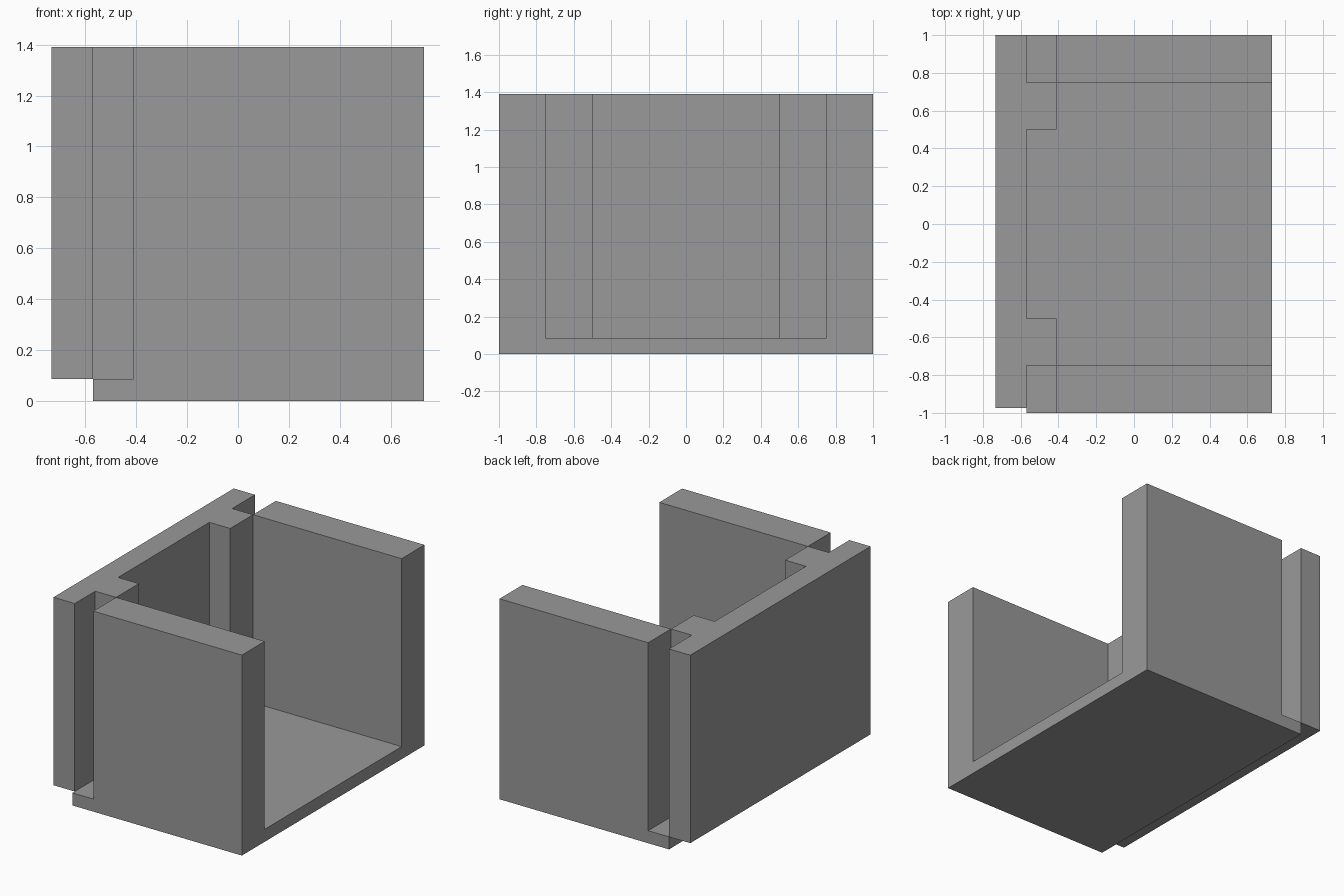
import bpy, bmesh
from mathutils import Vector

cube = bpy.data.objects.get("Cube")
if cube:
    bpy.data.objects.remove(cube, do_unlink=True)

FLOOR, TOP = 0.087, 1.39           # floor thickness and overall height
BACK, JAMB, OPEN = -0.57, -0.41, 0.73

grey = bpy.data.materials.new("plain grey")
grey.use_nodes = True
colour = (0.32, 0.32, 0.32, 1)
grey.diffuse_color = colour
grey.node_tree.nodes["Principled BSDF"].inputs["Base Color"].default_value = colour


def finish(bm, name):
    """Merge flat areas, fix normals and add the object."""
    bmesh.ops.recalc_face_normals(bm, faces=bm.faces[:])
    bmesh.ops.dissolve_limit(bm, angle_limit=0.01, verts=bm.verts[:], edges=bm.edges[:])
    mesh = bpy.data.meshes.new(name)
    bm.to_mesh(mesh)
    bm.free()
    mesh.materials.append(grey)
    obj = bpy.data.objects.new(name, mesh)
    bpy.context.collection.objects.link(obj)
    return obj


def raise_faces(bm, faces, height, keep=False):
    """Extrude faces straight up and return the new top faces."""
    result = bmesh.ops.extrude_face_region(bm, geom=faces, use_keep_orig=keep)["geom"]
    verts = [g for g in result if isinstance(g, bmesh.types.BMVert)]
    bmesh.ops.translate(bm, verts=verts, vec=Vector((0, 0, height)))
    return [g for g in result if isinstance(g, bmesh.types.BMFace)]


# Floor with two side walls: a cell grid raised to a slab, then two cells raised again
bm = bmesh.new()
xs, ys = (BACK, JAMB, OPEN), (-1, -0.75, 0.75, 1)
grid = [[bm.verts.new((x, y, 0)) for y in ys] for x in xs]
cells = [bm.faces.new((grid[i][j], grid[i + 1][j], grid[i + 1][j + 1], grid[i][j + 1]))
         for i in range(2) for j in range(3)]
slab_top = raise_faces(bm, cells, FLOOR, keep=True)
for side in (-1, 1):
    wall = [f for f in slab_top if f.is_valid
            and f.calc_center_median().x > JAMB
            and f.calc_center_median().y * side > 0.75]
    raise_faces(bm, wall, TOP - FLOOR)
finish(bm, "floor_and_side_walls")

# Back panel with two inner jambs: one plan outline raised to full height
plan = [(-0.733, -0.975), (BACK, -0.975), (BACK, -0.75), (JAMB, -0.75), (JAMB, -0.5),
        (BACK, -0.5), (BACK, 0.5), (JAMB, 0.5), (JAMB, 0.75), (BACK, 0.75),
        (BACK, 1), (-0.733, 1)]
bm = bmesh.new()
outline = bm.faces.new([bm.verts.new((x, y, FLOOR)) for x, y in plan])
raise_faces(bm, [outline], TOP - FLOOR, keep=True)
finish(bm, "back_panel_with_jambs")
